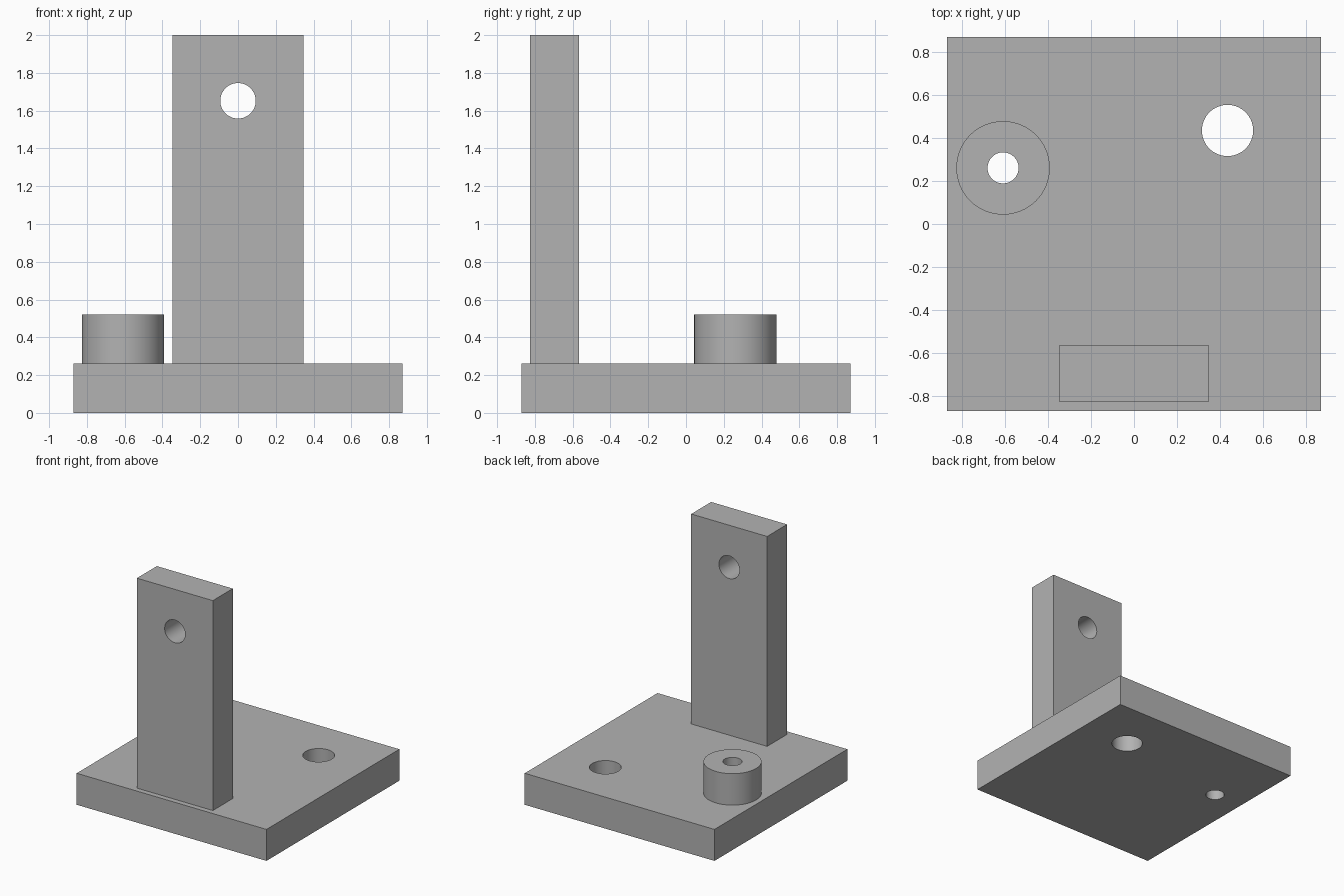
import bpy
from math import radians

cube = bpy.data.objects.get("Cube")
if cube:
    bpy.data.objects.remove(cube, do_unlink=True)

U = 2 / 23        # one design unit: the model is 23 units tall
PLATE = 3         # plate thickness in design units

grey = bpy.data.materials.new("plain grey")
grey.use_nodes = True
colour = (0.45, 0.45, 0.45, 1)
grey.diffuse_color = colour
grey.node_tree.nodes["Principled BSDF"].inputs["Base Color"].default_value = colour


def block(name, centre, size):
    bpy.ops.mesh.primitive_cube_add(size=1, location=[c * U for c in centre])
    ob = bpy.context.object
    ob.name = name
    ob.scale = [s * U for s in size]
    bpy.ops.object.transform_apply(location=False, rotation=False)
    ob.data.materials.append(grey)
    return ob


def cylinder(name, centre, radius, depth, tilt=0):
    bpy.ops.mesh.primitive_cylinder_add(
        vertices=64, radius=radius * U, depth=depth * U,
        location=[c * U for c in centre], rotation=(radians(tilt), 0, 0))
    ob = bpy.context.object
    ob.name = name
    ob.data.materials.append(grey)
    return ob


def drill(part, centre, radius, tilt=0):
    """Cut a round through hole, then discard the cutter."""
    cutter = cylinder("hole_cutter", centre, radius, 12, tilt)
    cutter.hide_render = True
    mod = part.modifiers.new("hole", 'BOOLEAN')
    mod.operation = 'DIFFERENCE'
    mod.solver = 'EXACT'
    mod.object = cutter
    bpy.context.view_layer.objects.active = part
    bpy.ops.object.modifier_apply(modifier=mod.name)
    bpy.data.objects.remove(cutter, do_unlink=True)


# Parts
base = block("base_plate", (0, 0, PLATE / 2), (20, 20, PLATE))
post = block("upright_post", (0, -8, 13), (8, 3, 20))
boss = cylinder("round_boss", (-7, 3, PLATE + 1.5), 2.5, 3)

# Holes
drill(base, (5, 5, PLATE / 2), 1.37)
for part in (base, boss):
    drill(part, (-7, 3, PLATE), 0.83)
drill(post, (0, -8, 19), 1.08, tilt=90)

# Smooth round walls, sharp edges
for part in (base, post, boss):
    bpy.ops.object.select_all(action='DESELECT')
    part.select_set(True)
    bpy.context.view_layer.objects.active = part
    bpy.ops.object.shade_smooth_by_angle(angle=radians(30))
